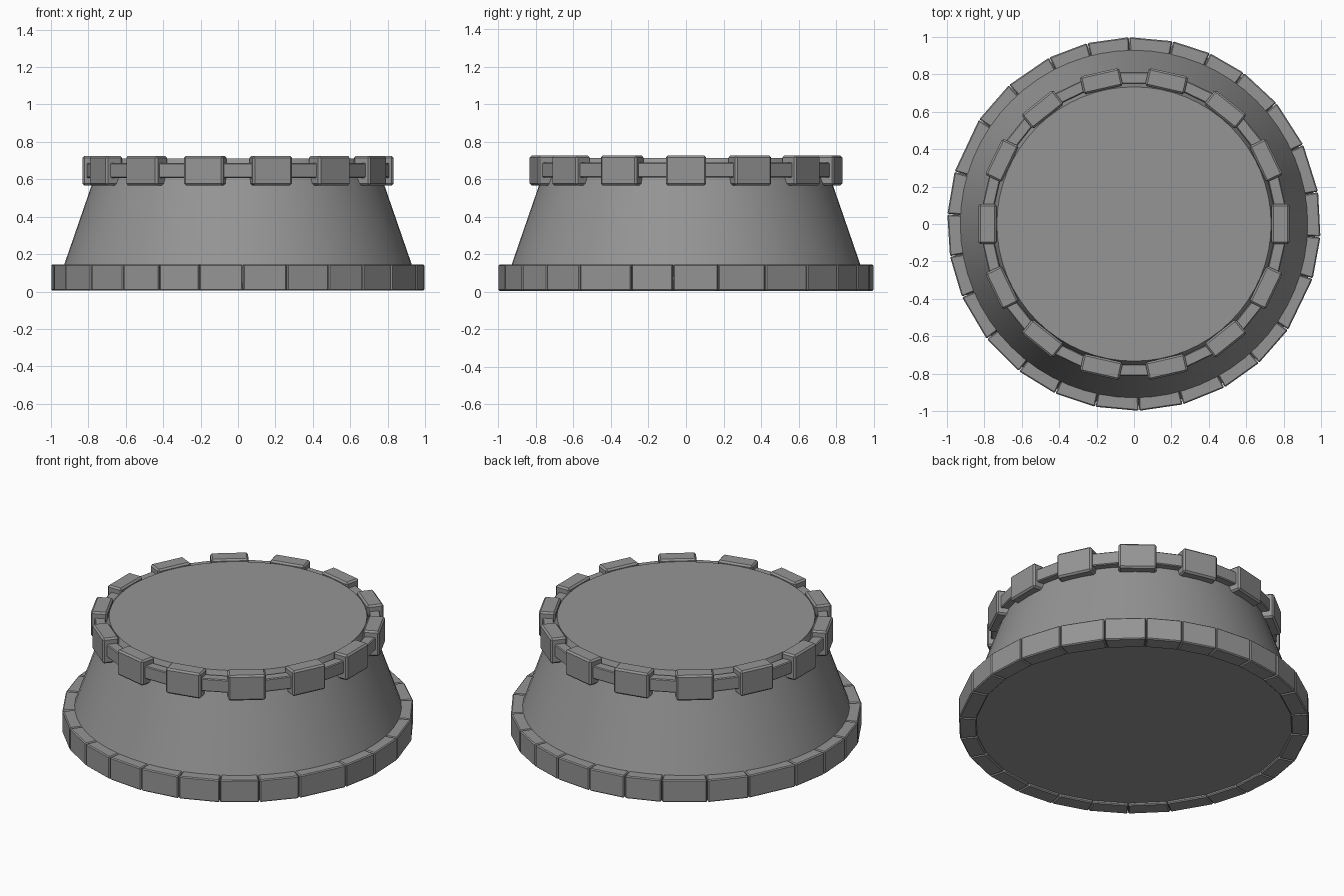
import bpy, bmesh
from math import radians, cos, sin, pi
from mathutils import Matrix

if "Cube" in bpy.data.objects:
    bpy.data.objects.remove(bpy.data.objects["Cube"])

# dark grey for every part
grey = bpy.data.materials.new("dark_grey")
grey.diffuse_color = (0.3, 0.3, 0.3, 1)
grey.use_nodes = True
grey.node_tree.nodes["Principled BSDF"].inputs["Base Color"].default_value = grey.diffuse_color


def prism(name, outline, z0, z1, bevel):
    """Extrude a flat counter-clockwise outline between two heights, with a small edge bevel."""
    bm = bmesh.new()
    face = bm.faces.new([bm.verts.new((x, y, z0)) for x, y in outline])
    ext = bmesh.ops.extrude_face_region(bm, geom=[face], use_keep_orig=True)
    for v in [g for g in ext["geom"] if isinstance(g, bmesh.types.BMVert)]:
        v.co.z = z1
    bmesh.ops.recalc_face_normals(bm, faces=bm.faces)
    bmesh.ops.bevel(bm, geom=bm.edges[:], offset=bevel, segments=1, affect='EDGES')
    me = bpy.data.meshes.new(name)
    bm.to_mesh(me)
    bm.free()
    me.materials.append(grey)
    ob = bpy.data.objects.new(name, me)
    bpy.context.collection.objects.link(ob)
    return ob


def radial_box(name, angle, r0, r1, width, z0, z1, bevel):
    """Box facing outwards at the given angle."""
    h = width / 2
    rot = Matrix.Rotation(angle, 3, 'Z')
    from_local = [(r0, -h, 0), (r1, -h, 0), (r1, h, 0), (r0, h, 0)]
    m = [[rot[r][c] for c in range(2)] for r in range(2)]
    outline = [(m[0][0] * x + m[0][1] * y, m[1][0] * x + m[1][1] * y)
               for x, y, _ in from_local]
    return prism(name, outline, z0, z1, bevel)


# tapered drum body
Z0, Z1 = 0.02, 0.712
bpy.ops.mesh.primitive_cone_add(vertices=64, radius1=0.972, radius2=0.733,
                                depth=Z1 - Z0, location=(0, 0, (Z0 + Z1) / 2))
body = bpy.context.object
body.name = "tapered_body"
body.data.materials.append(grey)
bpy.ops.object.shade_smooth_by_angle(angle=radians(30))

# base ring of unevenly wide stones (joint angles in degrees)
joints = [-4, 9.9, 25.1, 40.3, 54, 66, 78, 91.5, 104.5, 117, 132, 146, 163.7, 177,
          190, 203, 218, 232, 245, 258, 271.5, 285.2, 299, 312, 325.5, 343]
for i, a in enumerate(joints):
    b = joints[i + 1] if i + 1 < len(joints) else joints[0] + 360
    a, b = radians(a + 0.1), radians(b - 0.1)
    ring = [(0.9, a), (0.999, a), (0.999, b), (0.9, b)]
    prism(f"base_stone_{i:02d}", [(r * cos(t), r * sin(t)) for r, t in ring],
          0.005, 0.145, 0.006)

# upper ring: wide blocks joined by slimmer bars
N = 14
for i in range(N):
    t = 2 * pi * i / N
    radial_box(f"top_block_{i:02d}", t, 0.735, 0.832, 0.215, 0.567, 0.725, 0.01)
    radial_box(f"top_bar_{i:02d}", t + pi / N, 0.75, 0.812, 0.24, 0.608, 0.688, 0.005)
